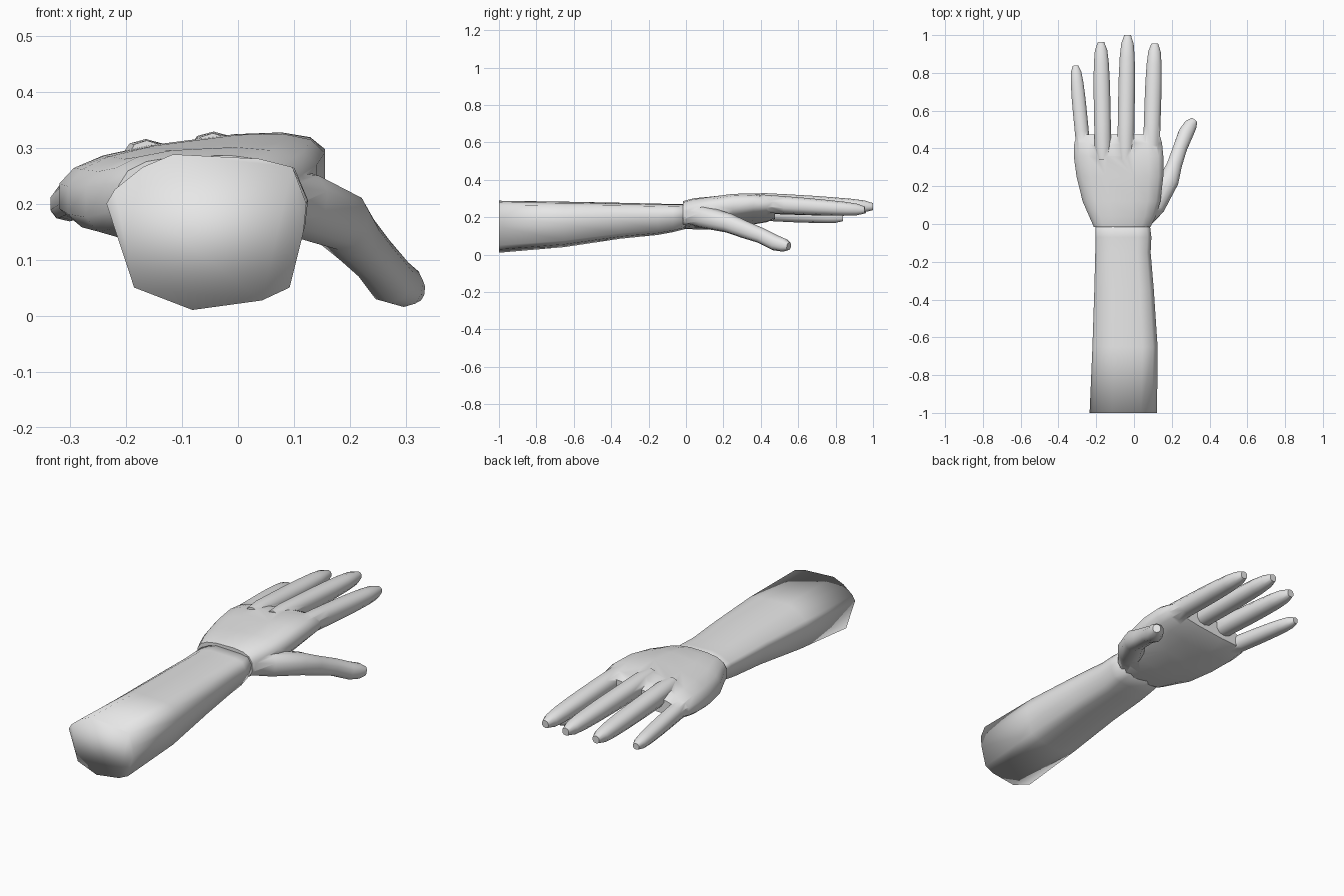
import bpy, bmesh, math
from mathutils import Vector

if "Cube" in bpy.data.objects:
    bpy.data.objects.remove(bpy.data.objects["Cube"])

skin = bpy.data.materials.new("light_grey")
skin.diffuse_color = (0.8, 0.8, 0.8, 1)
skin.use_nodes = True
skin.node_tree.nodes["Principled BSDF"].inputs["Base Color"].default_value = skin.diffuse_color


def loft(name, rings):
    """Skin a list of equal-length point rings and cap both ends."""
    bm = bmesh.new()
    loops = [[bm.verts.new(p) for p in ring] for ring in rings]
    n = len(loops[0])
    for a, b in zip(loops, loops[1:]):
        for i in range(n):
            j = (i + 1) % n
            bm.faces.new((a[i], a[j], b[j], b[i]))
    bm.faces.new(loops[0])
    bm.faces.new(loops[-1])
    bmesh.ops.recalc_face_normals(bm, faces=bm.faces)
    mesh = bpy.data.meshes.new(name)
    bm.to_mesh(mesh)
    bm.free()
    mesh.materials.append(skin)
    obj = bpy.data.objects.new(name, mesh)
    bpy.context.collection.objects.link(obj)
    return obj


def oval(n, power):
    """Unit rounded-box outline."""
    pts = []
    for i in range(n):
        a = 2 * math.pi * (i + 0.5) / n
        c, s = math.cos(a), math.sin(a)
        pts.append((math.copysign(abs(c) ** power, c), math.copysign(abs(s) ** power, s)))
    top = max(p[0] for p in pts)
    return [(u / top, v / top) for u, v in pts]


def limb(name, stations, sides=10):
    """Tube through (x, y, z, half width, half height) stations."""
    rings = []
    for k, (x, y, z, w, h) in enumerate(stations):
        a = Vector(stations[max(k - 1, 0)][:3])
        b = Vector(stations[min(k + 1, len(stations) - 1)][:3])
        d = (b - a).normalized()
        side = d.cross(Vector((0, 0, 1))).normalized()
        up = side.cross(d)
        rings.append([Vector((x, y, z)) + side * u * w + up * v * h for u, v in oval(sides, 0.85)])
    return loft(name, rings)


def finger(name, base, tip, width):
    """Straight finger with soft joints and a tapered tip."""
    base, tip = Vector(base), Vector(tip)
    shape = [(0, 0.75, 0.040), (0.12, 1.0, 0.046), (0.3, 1.0, 0.045), (0.5, 1.0, 0.043),
             (0.66, 0.98, 0.040), (0.82, 0.9, 0.036), (0.93, 0.75, 0.030), (1, 0.4, 0.018)]
    return limb(name, [(*base.lerp(tip, t), width * w, h * width / 0.044) for t, w, h in shape])


# Forearm: one angular outline fitted to the bounds at each station
outline = [(-.235, .2), (-.22, .225), (-.17, .265), (-.115, .288), (.04, .28), (.1, .265),
           (.125, .2), (.12, .15), (.095, .05), (.045, .027), (-.08, .01), (-.185, .05)]
arm_stations = [(-1, -.235, .122, .01, .288), (-.65, -.22, .125, .04, .283),
                (-.35, -.21, .105, .085, .277), (-.15, -.205, .088, .105, .272),
                (-.07, -.205, .092, .12, .271), (.03, -.205, .08, .145, .272)]
arm_rings = []
for y, x0, x1, z0, z1 in arm_stations:
    arm_rings.append([(x0 + (x1 - x0) * (px + .235) / .36, y, z0 + (z1 - z0) * (pz - .01) / .278)
                      for px, pz in outline])
forearm = loft("forearm", arm_rings)

# Palm: y, left, right, middle height, half thickness, sideways tilt
palm_stations = [(-.015, -.213, .088, .212, .073, .02), (.04, -.237, .115, .218, .08, .05),
                 (.12, -.272, .14, .222, .08, .1), (.25, -.304, .155, .236, .077, .13),
                 (.36, -.319, .155, .244, .07, .13), (.43, -.316, .148, .243, .058, .12),
                 (.475, -.298, .135, .242, .038, .12)]
palm_rings = []
for y, x0, x1, zc, h, tilt in palm_stations:
    xc, w = (x0 + x1) / 2, (x1 - x0) / 2
    palm_rings.append([(xc + w * u, y, zc + h * v + tilt * w * u) for u, v in oval(16, 0.7)])
hand = loft("hand", palm_rings)

# Digits
digits = [
    finger("index_finger", (.09, .34, .277), (.11, .955, .238), .044),
    finger("middle_finger", (-.045, .34, .284), (-.034, 1.0, .256), .044),
    finger("ring_finger", (-.163, .34, .271), (-.175, .962, .24), .044),
    finger("little_finger", (-.262, .34, .226), (-.31, .838, .194), .037),
    limb("thumb", [(.04, .0, .215, .04, .05), (.105, .1, .2, .062, .058),
                   (.185, .23, .168, .052, .05), (.213, .31, .135, .04, .045),
                   (.243, .4, .102, .037, .04), (.275, .48, .062, .04, .04),
                   (.3, .525, .05, .034, .034), (.319, .55, .044, .018, .02)]),
]

# Fuse the digits into the palm
bpy.context.view_layer.objects.active = hand
for digit in digits:
    mod = hand.modifiers.new("fuse", 'BOOLEAN')
    mod.operation = 'UNION'
    mod.solver = 'EXACT'
    mod.object = digit
    bpy.ops.object.modifier_apply(modifier=mod.name)
    bpy.data.objects.remove(digit, do_unlink=True)

# Smooth skin, with creases kept on the hand
for obj, angle in ((forearm, 180), (hand, 60)):
    bpy.ops.object.select_all(action='DESELECT')
    obj.select_set(True)
    bpy.context.view_layer.objects.active = obj
    bpy.ops.object.shade_smooth_by_angle(angle=math.radians(angle))
